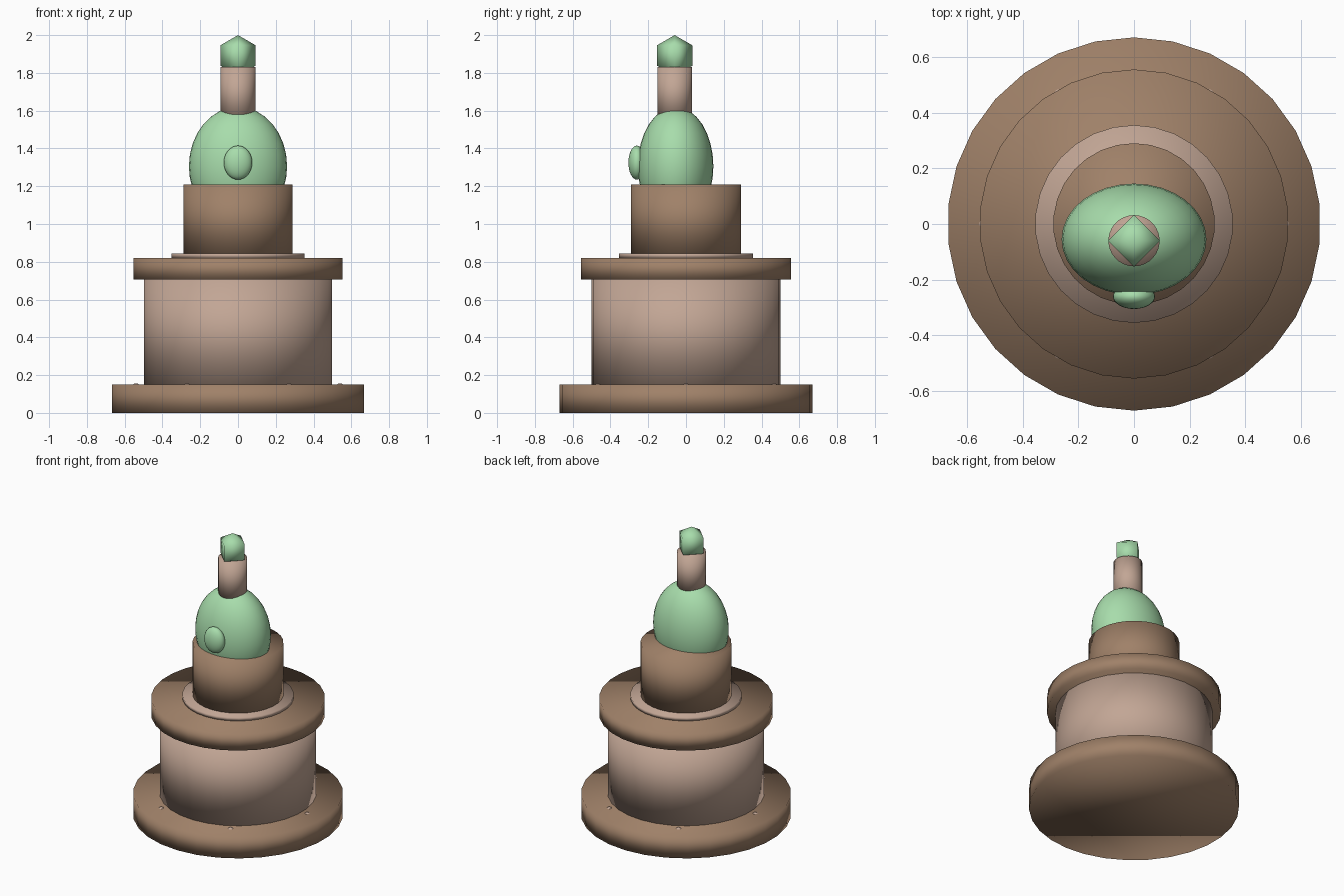
import bpy
import math

cube = bpy.data.objects.get("Cube")
if cube:
    bpy.data.objects.remove(cube, do_unlink=True)


def material(name, rgb):
    mat = bpy.data.materials.new(name)
    mat.use_nodes = True
    colour = (*rgb, 1.0)
    mat.diffuse_color = colour
    mat.node_tree.nodes["Principled BSDF"].inputs["Base Color"].default_value = colour
    return mat


BROWN = material("brown wood", (0.35, 0.22, 0.14))
TAN = material("pale tan", (0.54, 0.38, 0.30))
GREEN = material("mint green", (0.39, 0.72, 0.41))


def finish(name, mat):
    obj = bpy.context.object
    obj.name = name
    obj.data.materials.append(mat)
    bpy.ops.object.shade_smooth()
    return obj


def drum(name, mat, radius, bottom, top, y=0, sides=30):
    bpy.ops.mesh.primitive_cylinder_add(
        vertices=sides, radius=radius, depth=top - bottom,
        location=(0, y, (bottom + top) / 2))
    return finish(name, mat)


def ellipsoid(name, mat, centre, radii, segments=32, rings=16):
    bpy.ops.mesh.primitive_uv_sphere_add(
        segments=segments, ring_count=rings, radius=1, location=centre)
    bpy.context.object.scale = radii
    return finish(name, mat)


# Stacked pedestal
drum("base", BROWN, 0.67, 0, 0.15)
drum("body", TAN, 0.5, 0.15, 0.705)
drum("rim", BROWN, 0.555, 0.705, 0.82)
drum("collar", TAN, 0.355, 0.82, 0.845)
drum("column", BROWN, 0.29, 0.845, 1.21)

# Studs barely rising out of the base
for i in range(6):
    angle = i * math.pi / 3
    ellipsoid(f"stud_{i + 1}", TAN,
              (0.54 * math.cos(angle), 0.54 * math.sin(angle), 0.135),
              (0.022, 0.022, 0.022), 16, 8)

# Dome, set slightly forward on the column, with a button on its front
AXIS_Y = -0.06
ellipsoid("dome", GREEN, (0, AXIS_Y + 0.005, 1.305), (0.26, 0.2, 0.315))
ellipsoid("front_button", GREEN, (0, -0.26, 1.325), (0.075, 0.045, 0.09))

# Neck and eight-sided crystal
drum("neck", TAN, 0.092, 1.55, 1.83, AXIS_Y)
ellipsoid("crystal", GREEN, (0, AXIS_Y, 1.892), (0.108, 0.108, 0.108), 4, 2)
